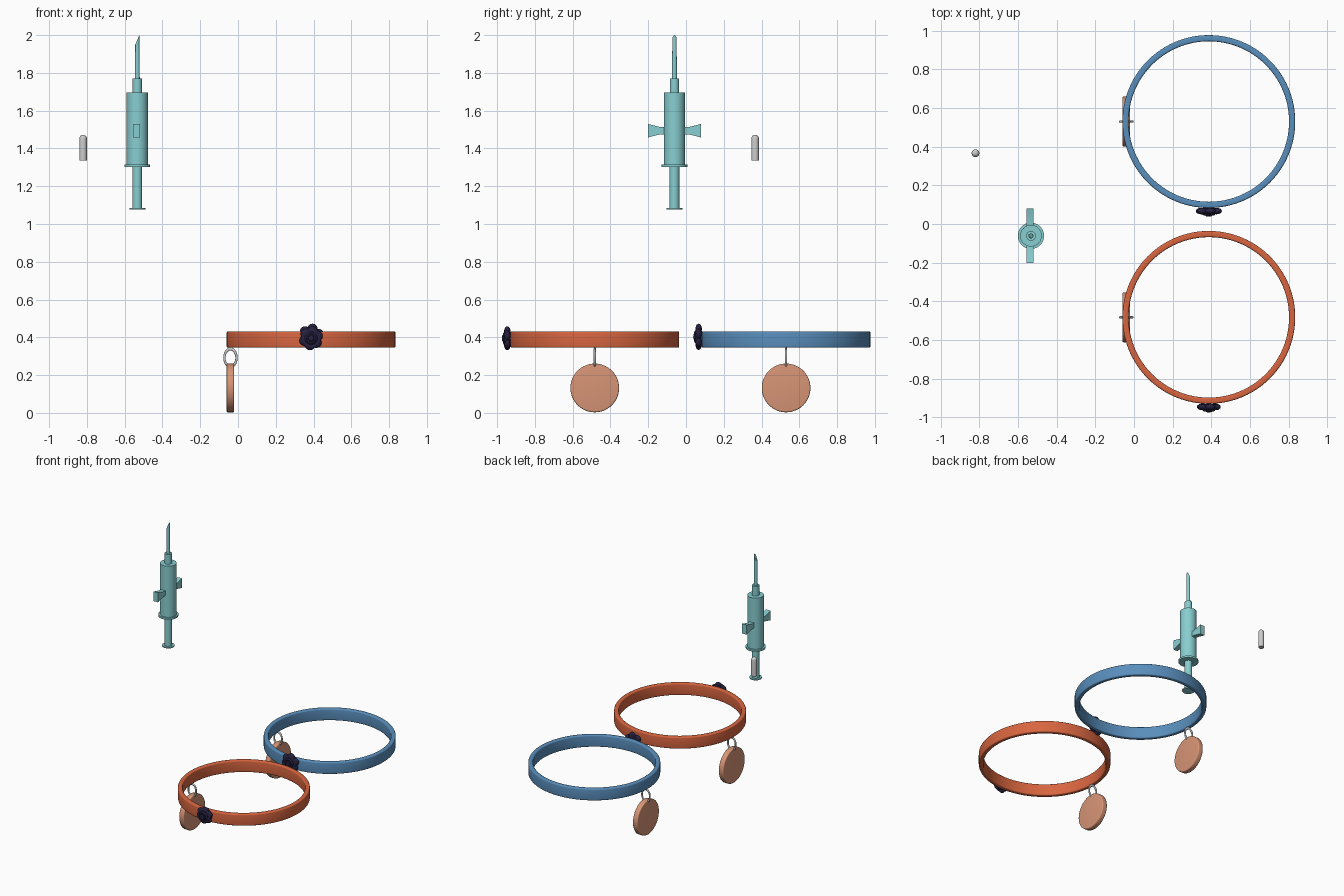
import bpy, bmesh, math
from mathutils import Vector, Matrix

if "Cube" in bpy.data.objects:
    bpy.data.objects.remove(bpy.data.objects["Cube"])


def material(name, rgb):
    m = bpy.data.materials.new(name)
    m.diffuse_color = (*rgb, 1)
    m.use_nodes = True
    m.node_tree.nodes["Principled BSDF"].inputs["Base Color"].default_value = m.diffuse_color
    return m


TEAL = material("teal", (0.25, 0.62, 0.64))
ORANGE = material("orange", (0.68, 0.13, 0.05))
BLUE = material("blue", (0.10, 0.27, 0.50))
COPPER = material("copper", (0.68, 0.30, 0.18))
NAVY = material("navy", (0.02, 0.015, 0.05))


def finish(bm, name, mat=None, angle=35):
    bmesh.ops.remove_doubles(bm, verts=bm.verts, dist=1e-5)
    bmesh.ops.recalc_face_normals(bm, faces=bm.faces)
    me = bpy.data.meshes.new(name)
    bm.to_mesh(me)
    bm.free()
    ob = bpy.data.objects.new(name, me)
    bpy.context.collection.objects.link(ob)
    if mat:
        me.materials.append(mat)
    bpy.ops.object.select_all(action='DESELECT')
    ob.select_set(True)
    bpy.context.view_layer.objects.active = ob
    bpy.ops.object.shade_smooth_by_angle(angle=math.radians(angle))
    return ob


def add_lathe(bm, profile, matrix, steps=32, closed=False):
    """Spin an (r, z) profile around z, then place it with matrix."""
    vs = [bm.verts.new((r, 0, z)) for r, z in profile]
    n = len(vs)
    es = [bm.edges.new((vs[i], vs[(i + 1) % n])) for i in range(n if closed else n - 1)]
    before = set(bm.verts) - set(vs)
    bmesh.ops.spin(bm, geom=vs + es, cent=(0, 0, 0), axis=(0, 0, 1),
                   angle=2 * math.pi, steps=steps, use_merge=True)
    bmesh.ops.transform(bm, matrix=matrix, verts=[v for v in bm.verts if v not in before])


def lathe(name, profile, matrix, mat=None, steps=32, closed=False):
    bm = bmesh.new()
    add_lathe(bm, profile, matrix, steps, closed)
    return finish(bm, name, mat)


def arc(cr, cz, rad, a0, a1, n=6):
    return [(cr + rad * math.cos(math.radians(a0 + (a1 - a0) * i / n)),
             cz + rad * math.sin(math.radians(a0 + (a1 - a0) * i / n))) for i in range(n + 1)]


T = Matrix.Translation
SX, SY = -0.533, -0.061

# Syringe plunger, barrel with flange, and nozzle
AXIS = T((SX, SY, 0))
lathe("plunger", [(0, 1.076), (0.042, 1.076), (0.042, 1.084), (0.026, 1.084),
                  (0.026, 1.32), (0, 1.32)], AXIS, TEAL)
lathe("barrel", [(0, 1.302), (0.068, 1.302), (0.068, 1.315), (0.056, 1.315),
                 (0.056, 1.697), (0, 1.697)], AXIS, TEAL)
lathe("nozzle", [(0, 1.69), (0.025, 1.69), (0.025, 1.77), (0, 1.77)], AXIS, TEAL)

# Needle with slanted tip
bm = bmesh.new()
add_lathe(bm, [(0, 1.76), (0.013, 1.76), (0.011, 2.02), (0, 2.02)], AXIS, 24)
tip = Vector((SX + 0.011, SY, 2.0))
cut = bmesh.ops.bisect_plane(bm, geom=bm.verts[:] + bm.edges[:] + bm.faces[:], plane_co=tip,
                             plane_no=Vector((-0.05, 0, 0.022)).normalized(), clear_outer=True)
bmesh.ops.holes_fill(bm, edges=[e for e in bm.edges if e.is_boundary])
finish(bm, "needle", TEAL)

# Flared finger grips on both sides of the barrel
for side, label in ((1, "back"), (-1, "front")):
    bm = bmesh.new()
    outline = [(0.03, 0.019), (0.075, 0.019), (0.141, 0.036),
               (0.141, -0.036), (0.075, -0.019), (0.03, -0.019)]
    face = bm.faces.new([bm.verts.new((SX - 0.017 - 0.006, SY + side * y, 1.494 + z))
                         for y, z in outline])
    ext = bmesh.ops.extrude_face_region(bm, geom=[face])
    bmesh.ops.translate(bm, vec=(0.036, 0, 0),
                        verts=[v for v in ext["geom"] if isinstance(v, bmesh.types.BMVert)])
    finish(bm, label + "_grip", TEAL, 20)

# Microchip capsule with domed top
lathe("capsule", [(0, 1.335), (0.02, 1.335)] + arc(0, 1.452, 0.02, 0, 88) + [(0, 1.472)],
      T((-0.82, 0.366, 0)))


def collar(label, cy, mat, flower_z, flower_r):
    # Band with rounded corners
    r = 0.008
    ro, ri, z0, z1 = 0.447, 0.415, 0.345, 0.432
    prof = (arc(ro - r, z0 + r, r, -90, 0, 4) + arc(ro - r, z1 - r, r, 0, 90, 4) +
            arc(ri + r, z1 - r, r, 90, 180, 4) + arc(ri + r, z0 + r, r, 180, 270, 4))
    lathe(label + "_band", prof, T((0.387, cy, 0)), mat, 96, True)

    # Round tag hanging on the left, facing sideways
    tag = (-0.04, cy, 0.132)
    e = 0.007
    half = 0.02
    prof = ([(0, -half)] + arc(0.129 - e, -half + e, e, -90, 0, 4) +
            arc(0.129 - e, half - e, e, 0, 90, 4) + [(0, half)])
    lathe(label + "_tag", prof, T(tag) @ Matrix.Rotation(math.pi / 2, 4, 'Y'), COPPER, 64)

    # Slightly oval hanging ring
    lathe(label + "_ring", arc(0.032, 0, 0.006, 0, 330, 11),
          T((-0.04, cy, 0.292)) @ Matrix.Diagonal((1, 1, 1.45, 1)) @
          Matrix.Rotation(math.pi / 2, 4, 'X'), None, 40, True)

    # Rosette on the front: petals around stepped discs
    bm = bmesh.new()
    c = Vector((0.387, cy - 0.463, flower_z))
    for i in range(6):
        a = math.radians(60 * i + 20)
        d = Vector((math.cos(a), 0, math.sin(a))) * (flower_r - 0.028)
        bmesh.ops.create_uvsphere(bm, u_segments=16, v_segments=10, radius=1,
                                  matrix=T(c + d) @ Matrix.Diagonal((0.028, 0.017, 0.028, 1)))
    add_lathe(bm, [(0, -0.015), (0.05, -0.015)] + arc(0.045, 0.008, 0.008, 0, 90, 4) +
              [(0.034, 0.015), (0.031, 0.02), (0.025, 0.024), (0.018, 0.022),
               (0.014, 0.027), (0, 0.029)],
              T(c) @ Matrix.Rotation(math.pi / 2, 4, 'X'))
    finish(bm, label + "_rosette", NAVY, 40)


collar("front_collar", -0.483, ORANGE, 0.395, 0.064)
collar("back_collar", 0.53, BLUE, 0.403, 0.07)
